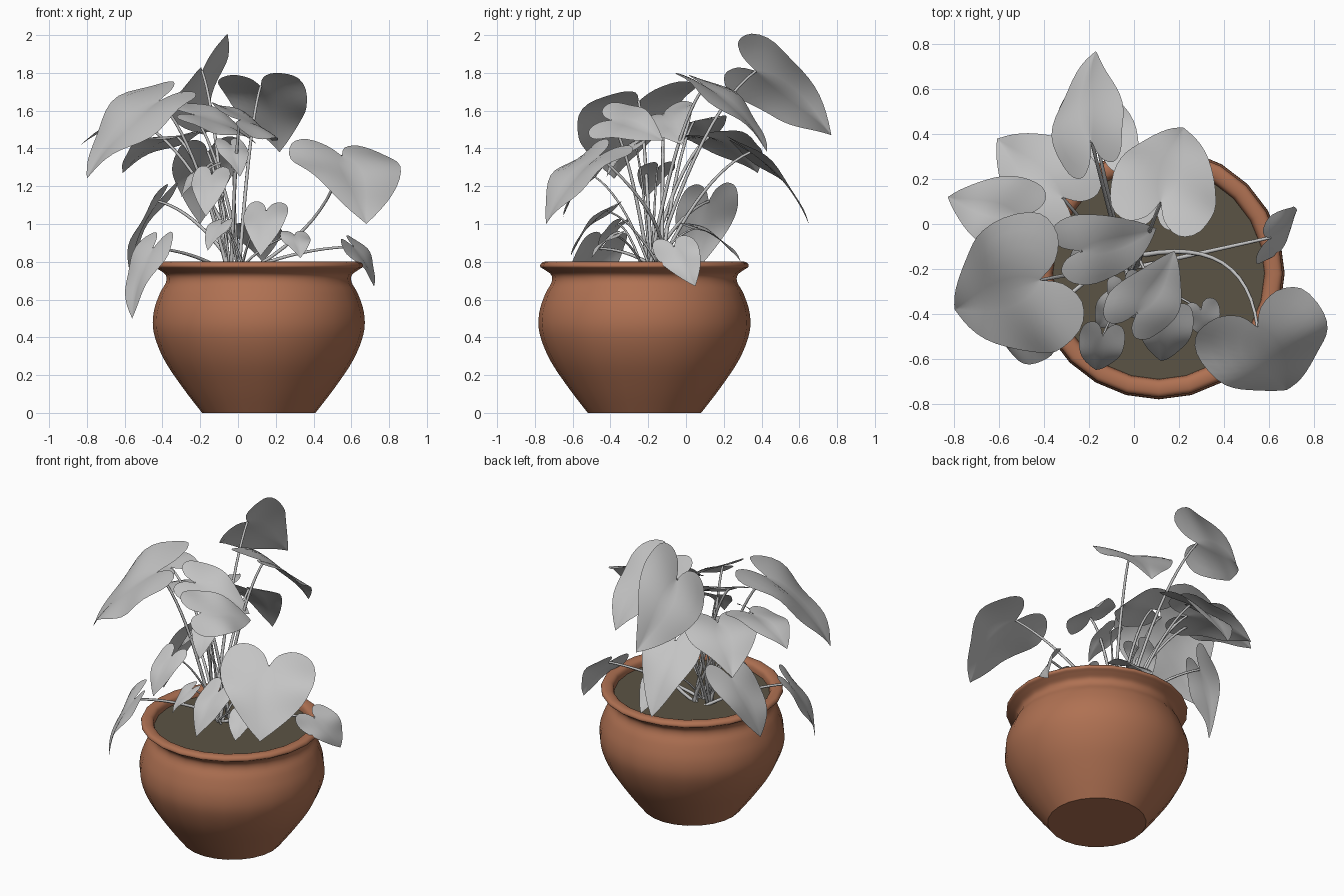
import bpy, bmesh, math, random
from mathutils import Vector as V

if "Cube" in bpy.data.objects:
    bpy.data.objects.remove(bpy.data.objects["Cube"])

random.seed(4)


def material(name, rgb):
    m = bpy.data.materials.new(name)
    m.diffuse_color = (*rgb, 1)
    m.use_nodes = True
    m.node_tree.nodes["Principled BSDF"].inputs["Base Color"].default_value = m.diffuse_color
    return m


TERRACOTTA = material("terracotta", (0.43, 0.165, 0.085))
SOIL = material("soil", (0.105, 0.088, 0.058))
GREY = material("leaf grey", (0.55, 0.55, 0.55))

CX, CY = 0.11, -0.22      # pot axis


def finish(name, bm, mat, smooth=True):
    me = bpy.data.meshes.new(name)
    bm.to_mesh(me)
    bm.free()
    me.materials.append(mat)
    for f in me.polygons:
        f.use_smooth = smooth
    ob = bpy.data.objects.new(name, me)
    bpy.context.scene.collection.objects.link(ob)
    return ob


def spline(pts, n):
    """Catmull-Rom samples through the points."""
    pts = [V(p) for p in pts]
    out = []
    for i in range(n + 1):
        x = i / n * (len(pts) - 1)
        k = min(int(x), len(pts) - 2)
        f = x - k
        a, b, c, d = pts[max(k - 1, 0)], pts[k], pts[k + 1], pts[min(k + 2, len(pts) - 1)]
        p = 0.5 * (2 * b + (c - a) * f + (2 * a - 5 * b + 4 * c - d) * f * f
                   + (3 * b - a - 3 * c + d) * f ** 3)
        out.append((p[0], p[1]))
    return out


def lathe(name, prof, mat, seg=24):
    bm = bmesh.new()
    rings = [[bm.verts.new((CX + r * math.cos(2 * math.pi * i / seg),
                            CY + r * math.sin(2 * math.pi * i / seg), z))
              for i in range(seg)] for r, z in prof]
    for a, b in zip(rings, rings[1:]):
        for i in range(seg):
            j = (i + 1) % seg
            bm.faces.new((a[i], a[j], b[j], b[i]))
    bm.faces.new(rings[0][::-1])
    ob = finish(name, bm, mat)
    bpy.context.view_layer.objects.active = ob
    ob.select_set(True)
    bpy.ops.object.shade_smooth_by_angle(angle=math.radians(50))
    ob.select_set(False)


# Pot: belly, neck, rolled rim and inner lip
lathe("pot", spline([(0.3, 0), (0.4, 0.13), (0.5, 0.28), (0.555, 0.42), (0.557, 0.53),
                     (0.525, 0.63), (0.492, 0.69), (0.493, 0.73), (0.527, 0.757),
                     (0.552, 0.775), (0.54, 0.797), (0.505, 0.8), (0.478, 0.783),
                     (0.47, 0.735)], 52), TERRACOTTA)

# Soil disc
bm = bmesh.new()
bm.faces.new([bm.verts.new((CX + 0.475 * math.cos(i * math.pi / 12),
                            CY + 0.475 * math.sin(i * math.pi / 12), 0.75)) for i in range(24)])
finish("soil", bm, SOIL, False)

# Half outline of a heart-shaped leaf: (along, across)
HEART = spline([(0, 0), (-0.18, 0.09), (-0.27, 0.27), (-0.18, 0.46), (0.08, 0.54),
                (0.36, 0.48), (0.62, 0.33), (0.85, 0.15), (1, 0)], 24)


def leaf(name, base, tip, cross):
    """Leaf blade: midrib from base to tip, bowed, with wavy drooping edges."""
    base, a, c = V(base), V(tip) - V(base), V(cross)
    n = c.cross(a).normalized()
    if n.z < 0:
        n = -n
    L, W = a.length, c.length
    ph = random.random() * 6
    bm = bmesh.new()
    rows, m = len(HEART), 5
    for side in (-1, 1):
        grid = []
        for i, (u, v) in enumerate(HEART):
            mid = (i / (rows - 1)) ** 1.4
            row = []
            for k in range(m + 1):
                f = k / m
                uu, vv = mid + (u - mid) * f, v * f
                h = L * 0.3 * uu * (1 - uu) + W * (0.18 * vv - 0.34 * vv * vv)
                h += 0.09 * W * vv * math.sin(7 * uu + ph + side)
                row.append(bm.verts.new(base + a * uu + c * (side * vv) + n * h))
            grid.append(row)
        for g, q in zip(grid, grid[1:]):
            for k in range(m):
                vs = (g[k], g[k + 1], q[k + 1], q[k])
                bm.faces.new(vs if side > 0 else vs[::-1])
    bmesh.ops.remove_doubles(bm, verts=bm.verts, dist=0.0005)
    bmesh.ops.recalc_face_normals(bm, faces=bm.faces)
    finish(name, bm, GREY)


def stem(name, end, r, bend=None):
    """Arching stalk from the middle of the soil to a leaf base."""
    end = V(end)
    p0 = V((random.uniform(-.06, .06), -0.17 + random.uniform(-.06, .06), 0.74))
    p1 = p0.lerp(end, 0.5)
    p1.z = 0.74 + (end.z - 0.74) * 0.8 + 0.02
    if bend:
        p1 = V(bend)
    cu = bpy.data.curves.new(name, 'CURVE')
    cu.dimensions = '3D'
    cu.bevel_depth = r
    cu.bevel_resolution = 1
    s = cu.splines.new('POLY')
    s.points.add(12)
    for i, p in enumerate(s.points):
        t = i / 12
        p.co = (*(p0 * (1 - t) ** 2 + p1 * 2 * t * (1 - t) + end * t * t), 1)
        p.radius = 1.2 - 0.4 * t
    cu.materials.append(GREY)
    bpy.context.scene.collection.objects.link(bpy.data.objects.new(name, cu))


# Large leaves: base, tip, vector across the lobes
LARGE = [
    ((-.19, .37, 1.81), (-.17, .77, 1.47), (.28, .12, .31)),
    ((-.42, -.25, 1.65), (-.80, -.38, 1.24), (.22, -.55, -.12)),
    ((.55, -.46, 1.36), (.68, -.74, 1.0), (.51, .20, -.04)),
    ((.12, .10, 1.73), (.22, .43, 1.38), (.42, -.15, 0)),
    ((-.32, .12, 1.46), (-.61, .38, 1.27), (.25, .34, .02)),
    ((-.52, .04, 1.54), (-.83, .12, 1.42), (.10, .30, .05)),
    ((.01, -.40, 1.55), (.18, -.12, 1.44), (.24, -.13, -.18)),
    ((-.24, -.12, 1.58), (.10, -.02, 1.42), (-.08, .28, .14)),
    ((-.16, .34, 1.38), (-.20, .65, 1.0), (.34, 0, .05)),
    ((-.42, .12, 1.12), (-.57, .03, .73), (.08, .30, .02)),
    ((-.45, -.45, .87), (-.56, -.56, .50), (.16, -.24, 0)),
    ((.61, -.06, .88), (.72, .05, .67), (.07, .22, .04)),
]
for i, (b, t, c) in enumerate(LARGE):
    leaf(f"large_leaf_{i + 1}", b, t, c)
    stem(f"large_stem_{i + 1}", b, 0.009, (.5, -.05, 1.0) if i == 2 else None)

# Small leaves: base, tip, width (lobes level)
SMALL = [
    ((.15, -.42, 1.07), (.12, -.61, .83), .22),
    ((-.14, -.50, 1.26), (-.17, -.65, 1.04), .19),
    ((.30, -.38, .94), (.33, -.50, .82), .15),
    ((-.09, -.36, 1.0), (-.16, -.46, .86), .13),
    ((.10, .06, .98), (.13, .29, .80), .24),
    ((-.04, -.27, 1.42), (.01, -.42, 1.25), .16),
    ((-.16, -.15, 1.30), (-.30, -.21, 1.14), .18),
]
for i, (b, t, w) in enumerate(SMALL):
    d = V(t) - V(b)
    leaf(f"small_leaf_{i + 1}", b, t, V((-d.y, d.x, 0)).normalized() * w)
    stem(f"small_stem_{i + 1}", b, 0.006)
